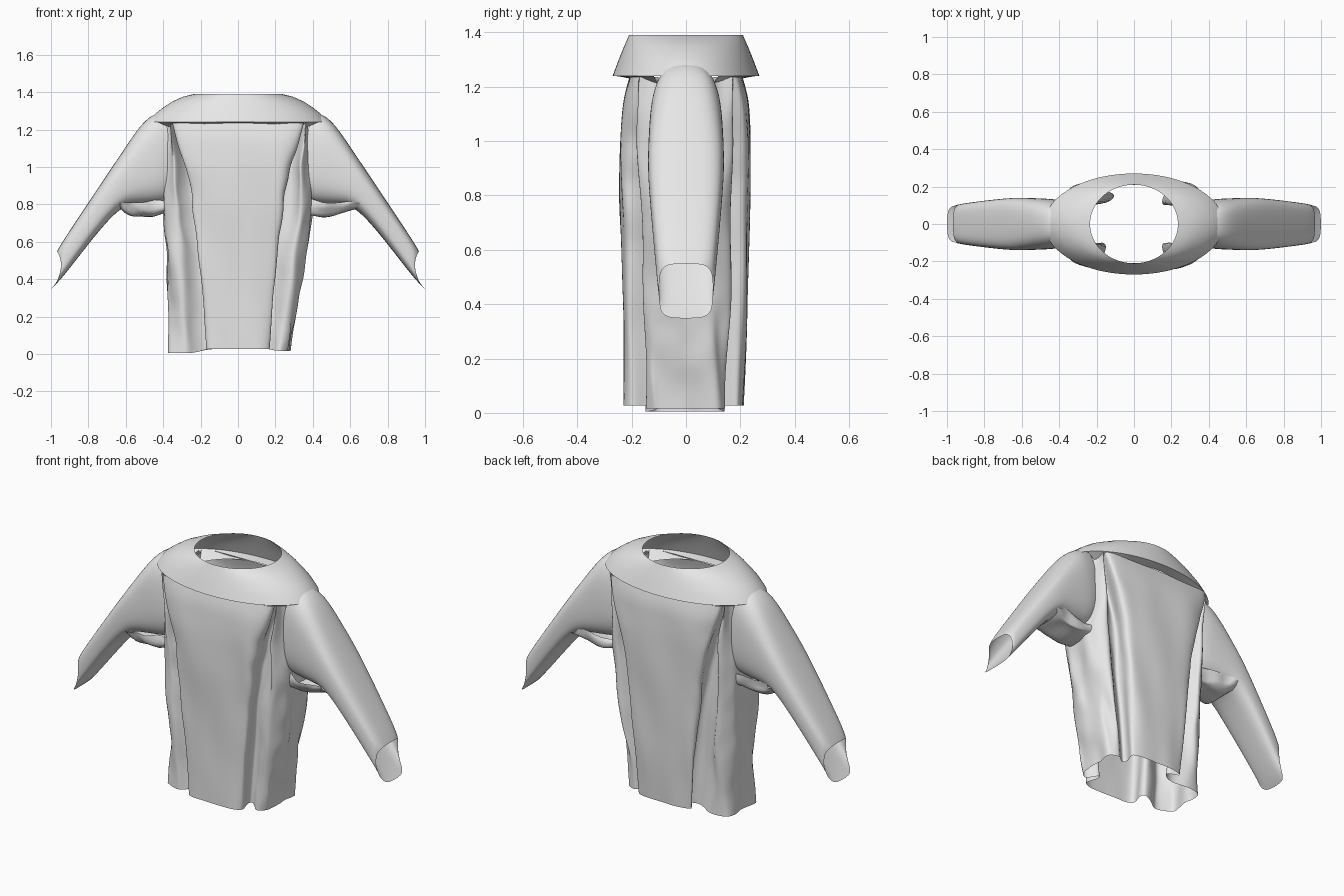
import bpy, bmesh, math, random

random.seed(4)
cube = bpy.data.objects.get("Cube")
if cube:
    bpy.data.objects.remove(cube, do_unlink=True)

fabric = bpy.data.materials.new("light_grey_fabric")
fabric.use_nodes = True
GREY = (0.8, 0.8, 0.8, 1)
fabric.diffuse_color = GREY
fabric.node_tree.nodes["Principled BSDF"].inputs["Base Color"].default_value = GREY


def loft(name, rings, subdiv=0, is_open=None):
    """Tube skinned over closed rings; faces whose centre passes is_open are left out."""
    bm = bmesh.new()
    loops = [[bm.verts.new(p) for p in ring] for ring in rings]
    n = len(loops[0])
    for a, b in zip(loops, loops[1:]):
        for i in range(n):
            j = (i + 1) % n
            bm.faces.new((a[i], a[j], b[j], b[i]))
    bmesh.ops.recalc_face_normals(bm, faces=bm.faces)
    if is_open:
        gone = [f for f in bm.faces if is_open(f.calc_center_median())]
        bmesh.ops.delete(bm, geom=gone, context='FACES')
    mesh = bpy.data.meshes.new(name)
    bm.to_mesh(mesh)
    bm.free()
    mesh.materials.append(fabric)
    obj = bpy.data.objects.new(name, mesh)
    bpy.context.collection.objects.link(obj)
    bpy.ops.object.select_all(action='DESELECT')
    obj.select_set(True)
    bpy.context.view_layer.objects.active = obj
    if subdiv:
        mod = obj.modifiers.new("smooth_cloth", 'SUBSURF')
        mod.levels = mod.render_levels = subdiv
        bpy.ops.object.shade_smooth()
    else:
        bpy.ops.object.shade_smooth_by_angle(angle=math.radians(50))


def power(v, e):
    return math.copysign(abs(v) ** e, v)


def section(side, top, bottom, width, e=0.62, n=20, notch=0.0, jitter=0.0):
    """Rounded box section spanning a top and a bottom point of the sleeve."""
    ring = []
    for i in range(n):
        a = 2 * math.pi * i / n
        c, s = power(math.cos(a), e), power(math.sin(a), e)
        x = (top[0] + bottom[0]) / 2 + (top[0] - bottom[0]) / 2 * s
        z = (top[1] + bottom[1]) / 2 + (top[1] - bottom[1]) / 2 * s
        x -= notch * (1 - abs(s) ** 2)
        j = random.uniform(-jitter, jitter)
        ring.append((side * x, width * c + j, z + j))
    return ring


# Shoulder yoke: neck opening, flared sharp rim, underside turned inward and dipping at the sides
YOKE = [(.235, .21, 1.39, 0), (.295, .216, 1.375, 0), (.355, .228, 1.348, 0), (.405, .242, 1.314, 0),
        (.444, .254, 1.283, 0), (.478, .27, 1.24, 0), (.37, .213, 1.236, .05)]


def yoke_ring(rx, ry, z, dip):
    angles = [math.tau * i / 96 for i in range(96)]
    return [(rx * math.cos(a), ry * math.sin(a), z - dip * math.cos(a) ** 2) for a in angles]


loft("shoulder_yoke", [yoke_ring(*r) for r in YOKE],
     is_open=lambda c: c.z < 1.238 and abs(c.y) < .11)

# Sleeves flowing out of the yoke to notched cuffs, and loose cloth gathered under each arm
SLEEVE = [((.39, 1.30), (.33, .85), .118, .75), ((.46, 1.284), (.38, .81), .134, .72),
          ((.525, 1.222), (.45, .80), .138, .70), ((.60, 1.11), (.55, .795), .141, .68),
          ((.69, .975), (.635, .79), .142, .65), ((.83, .765), (.82, .562), .123, .62),
          ((.945, .592), (.945, .398), .106, .55)]
POUCH = [(.34, .73), (.40, .75), (.45, .735), (.51, .735), (.56, .745), (.61, .77), (.65, .795)]
for side, word in ((1, "left"), (-1, "right")):
    rings = [section(side, *s) for s in SLEEVE]
    rings.append(section(side, (.968, .55), (1.0, .347), .10, e=0.5, notch=.04))
    loft(word + "_sleeve", rings, subdiv=2)
    loft(word + "_underarm_folds",
         [section(side, (x, .84), (x, z + random.uniform(-.015, .01)),
                  .12 + random.uniform(-.025, .025), n=14, jitter=.016) for x, z in POUCH],
         subdiv=1, is_open=lambda c: c.z > .815)

# Draped body: height, right reach, left reach, front, back, panel half width
BODY = [(.027, .36, .275, .230, .21, .172), (.3, .365, .32, .230, .225, .193),
        (.6, .38, .365, .235, .23, .22), (.8, .40, .40, .243, .235, .245),
        (1.0, .382, .382, .243, .237, .28), (1.16, .372, .372, .230, .230, .335),
        (1.236, .37, .37, .208, .208, .355)]


def body_at(z):
    for a, b in zip(BODY, BODY[1:]):
        if z <= b[0]:
            t = (z - a[0]) / (b[0] - a[0])
            return [p + (q - p) * t for p, q in zip(a, b)]
    return BODY[-1]


def quarter(reach, depth, panel, tuck, tuck_y, ridge):
    """From the middle of a panel, round its fold and groove, to the side lobe."""
    mid = (panel + reach) / 2
    return [(0, depth), (panel * .35, depth), (panel * .7, depth * .985), (panel * .95, depth * .95),
            (panel * 1.02, depth * .84), (panel - tuck, tuck_y), (panel - .01, .09),
            (mid - .02, .13), (mid + .01, ridge), (reach * .95, .132), (reach * 1.01, .10),
            (reach * 1.01, .05), (reach, 0)]


def body_ring(z):
    z, right, left, front, back, panel = body_at(z)
    ring = []
    for sx, sy, flip in ((1, -1, False), (1, 1, True), (-1, 1, False), (-1, -1, True)):
        # The back right panel folds deeply behind itself near the hem
        deep = sx < 0 < sy
        fade = max(0, 1 - z / .9)
        pts = quarter(left if sx > 0 else right, front if sy < 0 else back, panel,
                      .03 + .07 * fade * deep, .12 + .045 * fade * deep,
                      .155 + .04 * min(1, z))
        if flip:
            pts.reverse()
        for x, y in pts[:-1]:
            ring.append([sx * x, sy * y, z])
    # Hanging creases: strong at the sides, faint on the front and back panels
    calm = min(1, max(0, (1.24 - z) * 6))
    for i, p in enumerate(ring):
        side_fold = min(1, max(0, abs(p[0]) - .17) / .08)
        wave = math.sin(i * 2.3 + z * 5) + .6 * math.sin(i * 5.1 - z * 11)
        p[0] += calm * side_fold * (.008 * wave + random.uniform(-.011, .011))
        p[1] += calm * (.0035 + .007 * side_fold) * wave
        if z < .1 and p[0] < -.2:
            p[2] -= .022
        elif z < .1 and p[0] > .2:
            p[2] -= .01
    return ring


# The body's sides are open above the underarm, where the sleeves begin
loft("draped_body", [body_ring(.027 + 1.209 * k / 16) for k in range(17)], subdiv=2,
     is_open=lambda c: c.z > .84 and abs(c.y) < .105 and abs(c.x) > .33)
